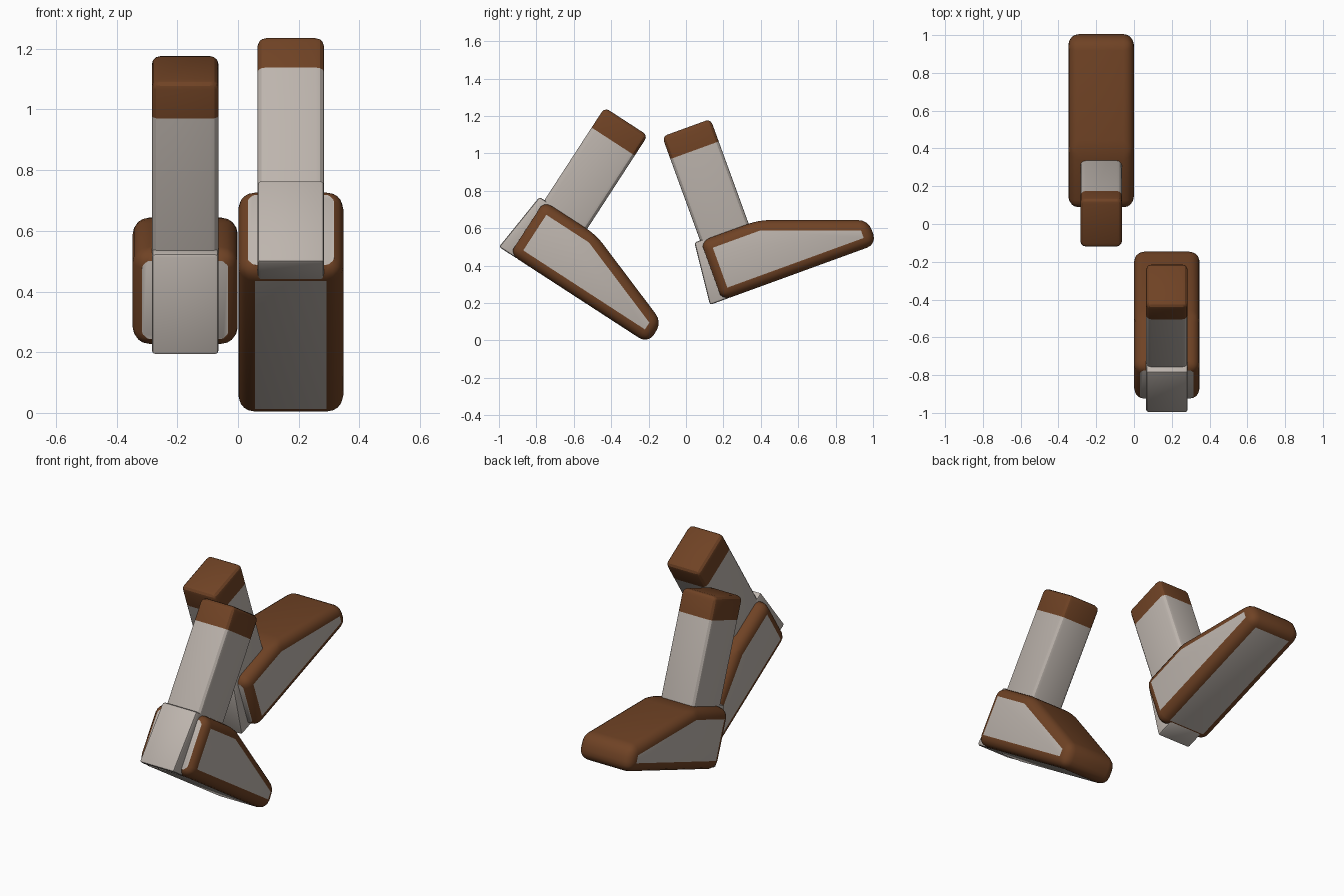
import bpy, bmesh
from math import radians
from mathutils import Matrix, Vector

if "Cube" in bpy.data.objects:
    bpy.data.objects.remove(bpy.data.objects["Cube"])


def material(name, rgb):
    m = bpy.data.materials.new(name)
    m.diffuse_color = (*rgb, 1)
    m.use_nodes = True
    m.node_tree.nodes["Principled BSDF"].inputs["Base Color"].default_value = m.diffuse_color
    return m


PALE = material("pale_grey", (0.51, 0.46, 0.42))
BROWN = material("brown_leather", (0.16, 0.055, 0.018))


def prism(profile, half, bevel, segments):
    """Extrude a side profile (y, z) across x and round all its edges."""
    bm = bmesh.new()
    face = bm.faces.new([bm.verts.new((-half, y, z)) for y, z in profile])
    ext = bmesh.ops.extrude_face_region(bm, geom=[face])
    verts = [v for v in ext["geom"] if isinstance(v, bmesh.types.BMVert)]
    bmesh.ops.translate(bm, verts=verts, vec=(2 * half, 0, 0))
    bmesh.ops.recalc_face_normals(bm, faces=bm.faces)
    bmesh.ops.bevel(bm, geom=bm.edges[:], offset=bevel, segments=segments,
                    profile=0.5, affect='EDGES', clamp_overlap=True)
    return bm


def cut(bm, co, no, clear=False):
    geom = bm.verts[:] + bm.edges[:] + bm.faces[:]
    r = bmesh.ops.bisect_plane(bm, geom=geom, plane_co=co, plane_no=no, clear_inner=clear)
    if clear:
        edges = [e for e in r["geom_cut"] if isinstance(e, bmesh.types.BMEdge)]
        bmesh.ops.contextual_create(bm, geom=edges)
        bmesh.ops.recalc_face_normals(bm, faces=bm.faces)


def finish(name, bm, matrix, is_brown):
    bm.normal_update()
    for f in bm.faces:
        f.material_index = int(is_brown(f))
    me = bpy.data.meshes.new(name)
    bm.to_mesh(me)
    bm.free()
    me.materials.append(PALE)
    me.materials.append(BROWN)
    ob = bpy.data.objects.new(name, me)
    bpy.context.collection.objects.link(ob)
    ob.matrix_world = matrix
    bpy.ops.object.select_all(action='DESELECT')
    ob.select_set(True)
    bpy.context.view_layer.objects.active = ob
    bpy.ops.object.shade_smooth_by_angle(angle=radians(25))


def boot(side, x, y, z, tilt):
    m = Matrix.Translation((x, y, z)) @ Matrix.Rotation(radians(tilt), 4, 'X')

    # Foot: brown rounded shell with pale side panels, sole and back
    bm = prism([(0.064, 0), (0.95, 0), (0.95, 0.137), (0.4, 0.337), (0.064, 0.337)],
               0.173, 0.055, 4)
    cut(bm, Vector((0, 0.07, 0)), Vector((0, 1, 0)), clear=True)
    finish(side + "_foot", bm, m, lambda f: not (
        abs(f.normal.x) > 0.995 or f.normal.z < -0.995
        or (f.normal.y < -0.99 and f.calc_center_median().y < 0.075)))

    # Leg with a brown cuff at the top
    bm = prism([(0.068, 0.2), (0.343, 0.2), (0.343, 0.933), (0.068, 0.933)], 0.11, 0.028, 3)
    cut(bm, Vector((0, 0, 0.805)), Vector((0, 0, 1)))
    finish(side + "_leg", bm, m, lambda f: f.calc_center_median().z > 0.805)

    # Heel block behind the foot
    bm = prism([(0, 0), (0.12, 0), (0.12, 0.342), (0.036, 0.342)], 0.11, 0.012, 2)
    finish(side + "_heel", bm, m, lambda f: False)


boot("raised", -0.174, 0.128, 0.19, 20)
boot("trailing", 0.174, -1.0, 0.5, -33)
